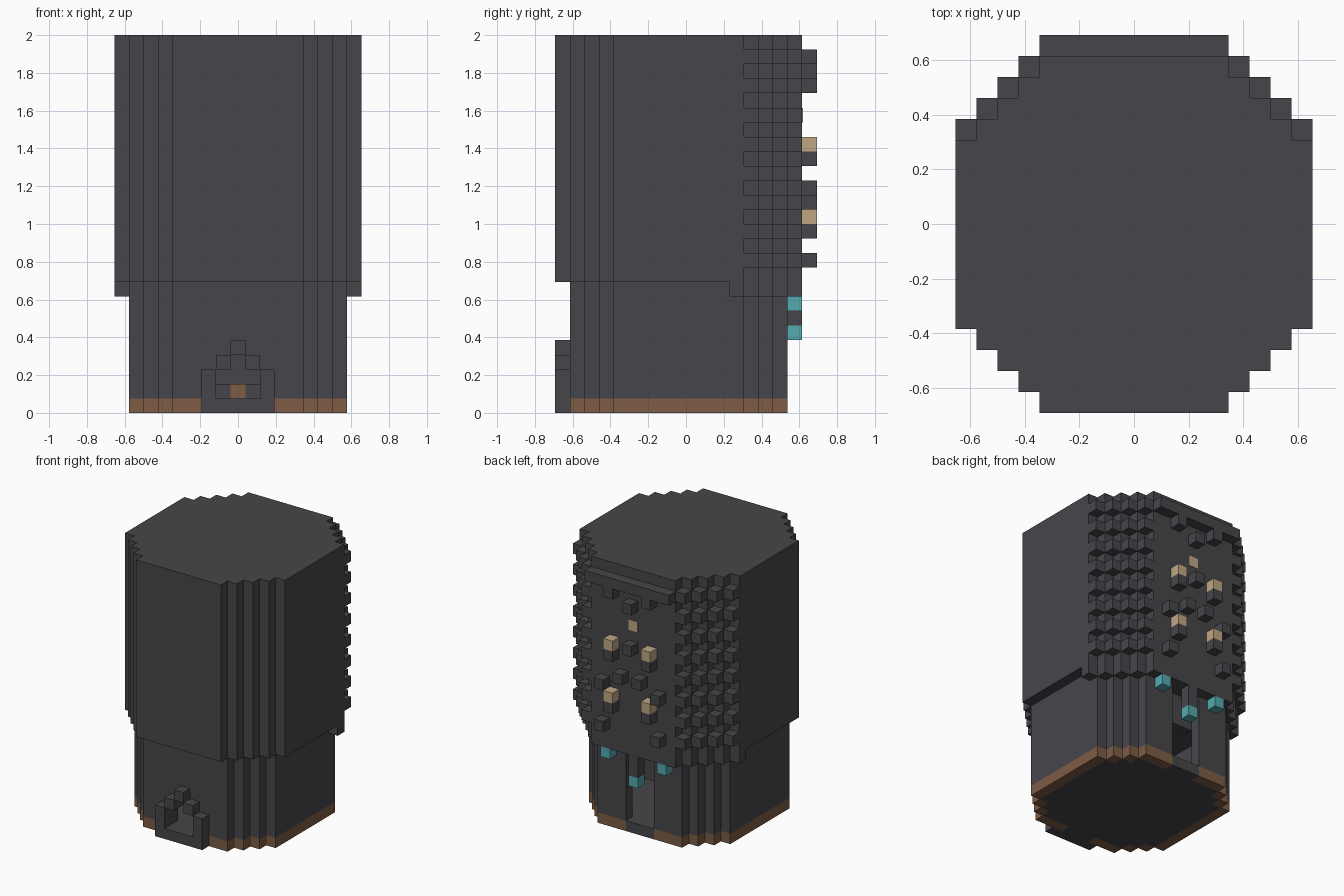
import bpy
import bmesh
from mathutils import Vector

cube = bpy.data.objects.get("Cube")
if cube:
    bpy.data.objects.remove(cube, do_unlink=True)

U = 1 / 13  # size of one block


def material(name, r, g, b):
    m = bpy.data.materials.new(name)
    m.use_nodes = True
    m.diffuse_color = (r, g, b, 1)
    m.node_tree.nodes["Principled BSDF"].inputs["Base Color"].default_value = (r, g, b, 1)
    return m


stone = material("dark stone", 0.062, 0.061, 0.069)
wood = material("brown wood", 0.205, 0.107, 0.058)
sand = material("pale sand", 0.52, 0.39, 0.225)
teal = material("teal lantern", 0.09, 0.40, 0.43)


def finish(name, bm, mat):
    bmesh.ops.recalc_face_normals(bm, faces=bm.faces)
    mesh = bpy.data.meshes.new(name)
    bm.to_mesh(mesh)
    bm.free()
    mesh.materials.append(mat)
    obj = bpy.data.objects.new(name, mesh)
    bpy.context.collection.objects.link(obj)
    return obj


def boxes(name, mat, items):
    """One object from (x0, x1, y0, y1, z0, z1) boxes, in blocks."""
    bm = bmesh.new()
    for x0, x1, y0, y1, z0, z1 in items:
        verts = bmesh.ops.create_cube(bm, size=1)["verts"]
        for v in verts:
            v.co = Vector((x1 if v.co.x > 0 else x0,
                           y1 if v.co.y > 0 else y0,
                           z1 if v.co.z > 0 else z0)) * U
    return finish(name, bm, mat)


def cell(x, y, z, h=1):
    return (x - 0.5, x + 0.5, y, y + 1, z, z + h)


def octagon(name, mat, front, back, steps, z0, z1, y_min=None):
    """Upright prism with stepped corners; y_min keeps only the back part."""
    side = []
    for i in range(steps + 1):
        side.append((4.5 + i, front + i))
        if i < steps:
            side.append((4.5 + i, front + i + 1))
    for i in range(steps, -1, -1):
        side.append((4.5 + i, back - i))
        if i > 0:
            side.append((3.5 + i, back - i))
    if y_min is not None:
        side = [(4.5 + steps, y_min)] + [p for p in side if p[1] > y_min]
    ring = side + [(-x, y) for x, y in reversed(side)]
    bm = bmesh.new()
    base = bm.faces.new([bm.verts.new(Vector((x, y, z0)) * U) for x, y in ring])
    top = bmesh.ops.extrude_face_region(bm, geom=[base])["geom"]
    for v in top:
        if isinstance(v, bmesh.types.BMVert):
            v.co.z = z1 * U
    return finish(name, bm, mat)


def cut(obj, cutter):
    cutter.hide_render = True
    mod = obj.modifiers.new("cut", "BOOLEAN")
    mod.operation = "DIFFERENCE"
    mod.solver = "EXACT"
    mod.object = cutter
    graph = bpy.context.evaluated_depsgraph_get()
    result = bpy.data.meshes.new_from_object(obj.evaluated_get(graph))
    obj.modifiers.clear()
    obj.data = result
    bpy.data.objects.remove(cutter, do_unlink=True)


# Wide upper tower and the skirt hanging from its back
octagon("upper_tower", stone, -9, 8, 4, 9, 26)
octagon("back_skirt", stone, -9, 8, 4, 8, 9, y_min=3)

# Lower tower: hollow room with doorways front and back
lower = octagon("lower_tower", stone, -8, 7, 3, 1, 9)
cut(lower, octagon("room_cutter", stone, -7, 6, 2, 1, 8))
cut(lower, boxes("back_door_cutter", stone, [(-1.5, 1.5, 5.5, 7.5, 0.5, 8)]))
cut(lower, boxes("front_door_cutter", stone, [(-1.5, 1.5, -8.5, -6.5, 0.5, 3)]))
cut(lower, boxes("front_arch_cutter", stone, [(-0.5, 0.5, -8.5, -6.5, 2.5, 4)]))
boxes("back_door_header", stone, [(-1.5, 1.5, 5, 6, 5, 8)])

# Wooden foundation rim, stone floor and thresholds
rim = octagon("wood_rim", wood, -8, 7, 3, 0, 1)
cut(rim, octagon("floor_cutter", stone, -7, 6, 2, -1, 2))
cut(rim, boxes("threshold_cutter", stone, [(-1.5, 1.5, -9, 9, -1, 2)]))
octagon("floor", stone, -7, 6, 2, 0, 1)
boxes("thresholds", stone, [(-1.5, 1.5, 6, 7, 0, 1), (-1.5, 1.5, -8, -7, 0, 1)])

# Stepped arch around the front doorway
arch = [(-2.5, 2.5, -9, -8, 0, 1), cell(0, -9, 4)]
for s in (-1, 1):
    arch += [cell(2 * s, -9, 1, 2), cell(s, -9, 3)]
boxes("front_arch", stone, arch)

# Hearth inside the room
boxes("hearth", stone, [(-1.5, 1.5, -2, -1, 1, 2), (-1.5, 1.5, -1, 0, 1, 8)])
boxes("hearth_log", wood, [(-0.5, 0.5, -2.1, -2, 1, 2)])

# Alternating courses of blocks on the two back corners
courses = []
for z in range(10, 25, 2):
    for i in range(4):
        for s in (-1, 1):
            courses.append(cell(s * (5 + i), 7 - i, z))
boxes("corner_courses", stone, courses)
boxes("back_ledge", stone, [(-4.5, 4.5, 8, 9, 24, 25)])

# Studs and pale lamps scattered over the back wall
studs = [cell(0, 8, 22), cell(0, 8, 18)]
lamps = []
for s in (-1, 1):
    studs += [cell(2 * s, 8, 23), cell(2 * s, 8, 17), cell(2 * s, 8, 12),
              cell(s, 8, 15), cell(3 * s, 8, 14), cell(3 * s, 8, 10)]
    lamps += [cell(2 * s, 8, 18), cell(2 * s, 8, 13)]
boxes("back_studs", stone, studs)
boxes("pale_lamps", sand, lamps)
boxes("pale_inlay", sand, [(-0.5, 0.5, 7.95, 8.04, 20, 21)])

# Teal lanterns under the skirt, the middle one on a hanger
boxes("lantern_hanger", stone, [cell(0, 7, 6, 2)])
boxes("teal_lanterns", teal, [cell(-3, 7, 7), cell(3, 7, 7), cell(0, 7, 5)])
